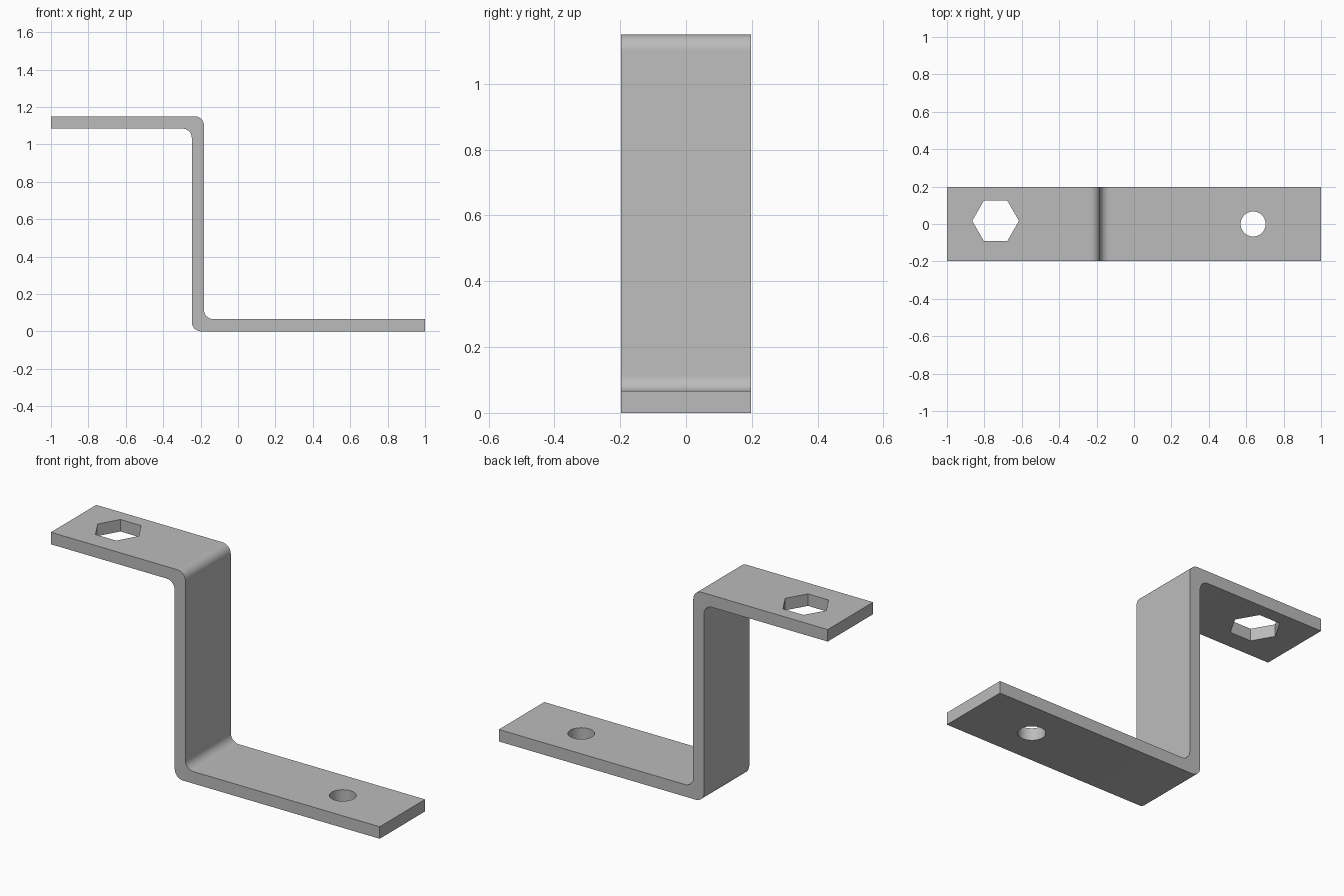
import bpy, bmesh, math
from mathutils import Vector

if "Cube" in bpy.data.objects:
    bpy.data.objects.remove(bpy.data.objects["Cube"], do_unlink=True)

THICK, HEIGHT, HALF_WIDTH, BEND = 0.066, 1.15, 0.197, 0.05
WEB_LEFT, WEB_RIGHT = -0.247, -0.182

steel = bpy.data.materials.new("plain grey")
steel.use_nodes = True
grey = (0.5, 0.5, 0.5, 1)
steel.diffuse_color = grey
steel.node_tree.nodes["Principled BSDF"].inputs["Base Color"].default_value = grey


def fillet(corner, centre, steps=10):
    """Arc from the horizontal flange to the vertical web around a bend."""
    c, m = Vector(corner), Vector(centre)
    u, v = Vector((0, c.y - m.y)), Vector((c.x - m.x, 0))
    angles = [math.pi / 2 * i / steps for i in range(steps + 1)]
    return [m + u * math.cos(a) + v * math.sin(a) for a in angles]


def bend(x, z, dx, dz):
    return fillet((x, z), (x + dx * BEND, z + dz * BEND))


# Z-shaped side profile: lower flange, web, upper flange
profile = [Vector((1, THICK))]
profile += bend(WEB_RIGHT, THICK, 1, 1)
profile += bend(WEB_RIGHT, HEIGHT, -1, -1)[::-1]
profile += [Vector((-1, HEIGHT)), Vector((-1, HEIGHT - THICK))]
profile += bend(WEB_LEFT, HEIGHT - THICK, -1, -1)
profile += bend(WEB_LEFT, 0, 1, 1)[::-1]
profile += [Vector((1, 0))]

# Extrude the profile across the width
bm = bmesh.new()
side = bm.faces.new([bm.verts.new((p.x, -HALF_WIDTH, p.y)) for p in profile])
extruded = bmesh.ops.extrude_face_region(bm, geom=[side])["geom"]
moved = [g for g in extruded if isinstance(g, bmesh.types.BMVert)]
bmesh.ops.translate(bm, verts=moved, vec=(0, 2 * HALF_WIDTH, 0))
bmesh.ops.recalc_face_normals(bm, faces=bm.faces)
mesh = bpy.data.meshes.new("bracket")
bm.to_mesh(mesh)
bm.free()
mesh.materials.append(steel)
bracket = bpy.data.objects.new("bracket", mesh)
bpy.context.collection.objects.link(bracket)


def punch(name, sides, radius, location):
    """Cut a prism-shaped hole through a flange."""
    bpy.ops.mesh.primitive_cylinder_add(vertices=sides, radius=radius,
                                        depth=0.3, location=location)
    cutter = bpy.context.object
    cutter.name = name
    cutter.hide_render = True
    cutter.data.materials.append(steel)
    if sides == 6:  # points along the bracket length
        cutter.rotation_euler.z = math.pi / 6
    bpy.context.view_layer.update()
    mod = bracket.modifiers.new(name, "BOOLEAN")
    mod.operation, mod.solver, mod.object = "DIFFERENCE", "EXACT", cutter
    bpy.ops.object.select_all(action="DESELECT")
    bracket.select_set(True)
    bpy.context.view_layer.objects.active = bracket
    bpy.ops.object.modifier_apply(modifier=mod.name)
    bpy.data.objects.remove(cutter, do_unlink=True)


# Hexagonal slot in the upper flange, round hole in the lower flange
punch("hexagon_hole", 6, 0.125, (-0.74, 0.017, HEIGHT))
punch("round_hole", 48, 0.067, (0.637, 0, 0))

bpy.ops.object.shade_smooth_by_angle(angle=math.radians(30))
